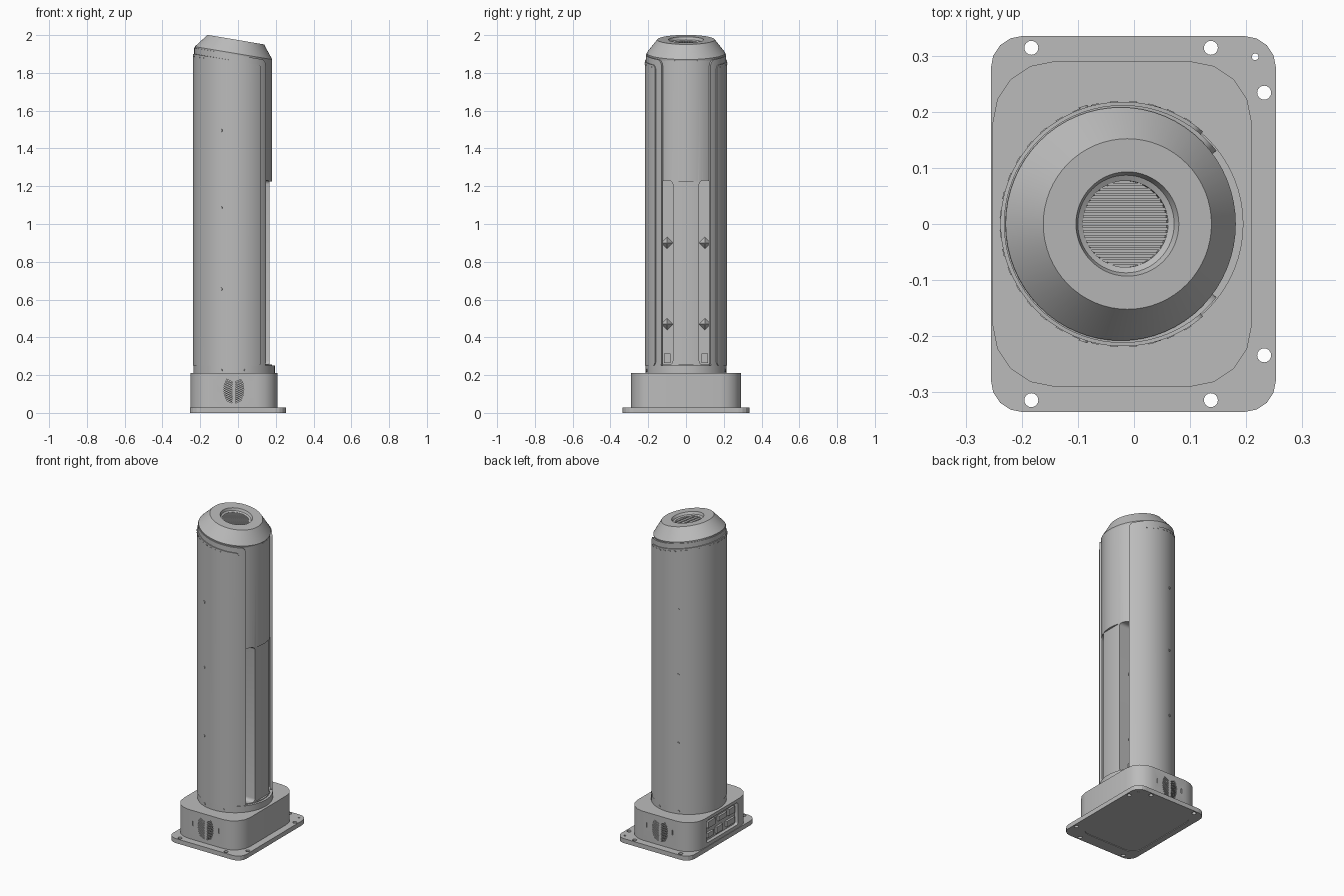
import bpy, bmesh, math
from mathutils import Matrix, Vector

if "Cube" in bpy.data.objects:
    bpy.data.objects.remove(bpy.data.objects["Cube"])

AXIS_X = -0.02          # tower axis
TILT = math.radians(9.5)


def material(name, v):
    m = bpy.data.materials.new(name)
    m.use_nodes = True
    m.diffuse_color = (v, v, v, 1)
    m.node_tree.nodes["Principled BSDF"].inputs["Base Color"].default_value = (v, v, v, 1)
    return m


grey = material("housing grey", 0.5)


def make(name, bm, mat=grey):
    bmesh.ops.recalc_face_normals(bm, faces=bm.faces)
    me = bpy.data.meshes.new(name)
    bm.to_mesh(me)
    bm.free()
    me.materials.append(mat)
    ob = bpy.data.objects.new(name, me)
    bpy.context.collection.objects.link(ob)
    return ob


def select(ob):
    bpy.ops.object.select_all(action='DESELECT')
    ob.select_set(True)
    bpy.context.view_layer.objects.active = ob


def smooth(ob):
    select(ob)
    bpy.ops.object.shade_smooth_by_angle(angle=math.radians(28))


def cut(ob, bm):
    cutter = make("cutter", bm)
    cutter.hide_render = True
    mod = ob.modifiers.new("cut", 'BOOLEAN')
    mod.operation, mod.solver, mod.object = 'DIFFERENCE', 'EXACT', cutter
    select(ob)
    bpy.ops.object.modifier_apply(modifier=mod.name)
    bpy.data.objects.remove(cutter)


def box(bm, centre, size, rot=Matrix()):
    mat = Matrix.Translation(centre) @ rot @ Matrix.Diagonal((*size, 1))
    bmesh.ops.create_cube(bm, size=1, matrix=mat)


def cylinder(bm, centre, r, depth, axis=(0, 0, 1), seg=16):
    rot = Vector(axis).to_track_quat('Z', 'Y').to_matrix().to_4x4()
    return bmesh.ops.create_cone(bm, cap_ends=True, segments=seg, radius1=r, radius2=r,
                                 depth=depth, matrix=Matrix.Translation(centre) @ rot)["verts"]


def rounded_prism(bm, lo, hi, r, seg=4, plane='XY'):
    """Rounded rectangle in the XY or YZ plane, extruded along the third axis."""
    (a0, b0, c0), (a1, b1, c1) = lo, hi
    pts = []
    for k, (a, b) in enumerate([(a1 - r, b1 - r), (a0 + r, b1 - r), (a0 + r, b0 + r), (a1 - r, b0 + r)]):
        for i in range(seg + 1):
            t = (k + i / seg) * math.pi / 2
            pts.append((a + r * math.cos(t), b + r * math.sin(t)))
    place = (lambda a, b, c: (a, b, c)) if plane == 'XY' else (lambda a, b, c: (c, a, b))
    face = bm.faces.new([bm.verts.new(place(a, b, c0)) for a, b in pts])
    ext = bmesh.ops.extrude_face_region(bm, geom=[face])["geom"]
    move = Vector(place(0, 0, c1 - c0))
    bmesh.ops.translate(bm, vec=move, verts=[v for v in ext if isinstance(v, bmesh.types.BMVert)])


def plane_z(x):
    """Height of the slanted top of the tower."""
    return 1.897 - math.tan(TILT) * (x + 0.025)


def arc_shell(name, r_out, r_in, gap, z0, drop, corner):
    """Wrapped cover, open towards +x, with rounded corners at the opening."""
    bm = bmesh.new()
    gap = math.radians(gap)
    span = corner / r_out
    ease = [span * (1 - math.cos(i * math.pi / 12)) for i in range(6)]
    mid = [gap + span + (2 * math.pi - 2 * gap - 2 * span) * i / 60 for i in range(61)]
    angles = [gap + e for e in ease] + mid + [2 * math.pi - gap - e for e in reversed(ease)]
    rings = []
    for t in angles:
        edge = min(t - gap, 2 * math.pi - gap - t)
        u = max(0, 1 - edge / span)
        lift = corner * (1 - math.sqrt(max(0, 1 - u * u)))
        top = plane_z(AXIS_X + r_out * math.cos(t)) - drop - lift
        rings.append([bm.verts.new((AXIS_X + r * math.cos(t), r * math.sin(t), z))
                      for r, z in ((r_out, z0 + lift), (r_out, top), (r_in, top), (r_in, z0 + lift))])
    for a, b in zip(rings, rings[1:]):
        for i in range(4):
            j = (i + 1) % 4
            bm.faces.new((a[i], a[j], b[j], b[i]))
    bm.faces.new(rings[0])
    bm.faces.new(rings[-1])
    ob = make(name, bm)
    smooth(ob)
    return ob


# Flange plate with bolt holes and a shallow underside recess
bm = bmesh.new()
rounded_prism(bm, (-0.255, -0.335, 0), (0.253, 0.335, 0.028), 0.056)
flange = make("base_flange", bm)
bm = bmesh.new()
for x, y in [(-0.183, 0.314), (0.137, 0.314), (0.232, 0.234)]:
    for s in (1, -1):
        cylinder(bm, (x, s * y, 0), 0.0125, 0.2)
cylinder(bm, (0.216, 0.298, 0), 0.006, 0.2)
rounded_prism(bm, (-0.22, -0.26, -0.02), (0.18, 0.26, 0.004), 0.06)
cut(flange, bm)

# Base housing with side vents and a port bay at the rear
bm = bmesh.new()
rounded_prism(bm, (-0.252, -0.29, 0.028), (0.21, 0.29, 0.21), 0.11)
base = make("base_housing", bm)
bm = bmesh.new()
for side in (1, -1):
    for half in (1, -1):
        for i in range(11):
            dz = (i - 5) * 0.0108
            width = 0.048 * math.sqrt(1 - (dz / 0.075) ** 2)
            box(bm, (-0.022 + half * (0.007 + width / 2), side * 0.29, 0.115 + dz),
                (width, 0.03, 0.0045), Matrix.Rotation(half * -0.45, 4, 'Y'))
    for x in (-0.11, 0.07):
        box(bm, (x, side * 0.29, 0.13), (0.006, 0.012, 0.03))
rounded_prism(bm, (-0.155, 0.05, -0.3), (0.155, 0.19, -0.23), 0.012, plane='YZ')
cut(base, bm)
smooth(base)

# Connectors in the rear bay
bm = bmesh.new()
for y, z, w, h in [(-0.11, 0.15, 0.06, 0.04), (-0.02, 0.15, 0.08, 0.03), (0.09, 0.15, 0.07, 0.04),
                   (-0.1, 0.085, 0.08, 0.035), (0.01, 0.085, 0.06, 0.04), (0.1, 0.085, 0.06, 0.03)]:
    box(bm, (-0.234, y, z), (0.018, w, h))
make("rear_connectors", bm)

# Collar under the tower
bm = bmesh.new()
cylinder(bm, (AXIS_X, 0, 0.23), 0.215, 0.04, seg=64)
smooth(make("tower_collar", bm))

# Inner tower with a slanted top, a flat front strip and two long slots
bm = bmesh.new()
for v in cylinder(bm, (AXIS_X, 0, 1), 0.2, 1.5, seg=80):
    v.co.z = plane_z(v.co.x) if v.co.z > 1 else 0.22
tower = make("inner_tower", bm)
bm = bmesh.new()
box(bm, (0.25, 0, 0.74), (0.164, 0.16, 0.97))
cut(tower, bm)
bm = bmesh.new()
for s in (1, -1):
    a, b = sorted((s * 0.07, s * 0.13))
    rounded_prism(bm, (a, 0.255, 0.09), (b, 1.23, 0.3), 0.02, plane='YZ')
cut(tower, bm)
smooth(tower)

# Brackets and plugs inside the slots
bm = bmesh.new()
for s in (1, -1):
    for z in (0.47, 0.9):
        bmesh.ops.create_cone(bm, cap_ends=True, segments=4, radius1=0.032, radius2=0.004, depth=0.035,
                              matrix=Matrix.Translation((0.107, s * 0.1, z)) @ Matrix.Rotation(math.pi / 2, 4, 'Y'))
    box(bm, (0.1, s * 0.1, 0.29), (0.03, 0.035, 0.05))
make("slot_brackets", bm)

# Two-layer wrapped cover
arc_shell("cover_liner", 0.212, 0.198, 38, 0.235, 0.0, 0.03)
arc_shell("outer_cover", 0.218, 0.205, 49, 0.25, 0.032, 0.02)

# Small slits along the upper edge of the cover
bm = bmesh.new()
for i in range(28):
    t = math.radians(58 + i * 244 / 27)
    x, y = AXIS_X + 0.217 * math.cos(t), 0.217 * math.sin(t)
    box(bm, (x, y, plane_z(x) - 0.045), (0.005, 0.014, 0.005), Matrix.Rotation(t, 4, 'Z'))
make("cover_clips", bm)

# Screws on the cover and collar
bm = bmesh.new()
for s in (1, -1):
    for x, z, r in [(-0.09, 0.655, 0.218), (-0.09, 1.085, 0.218), (-0.09, 1.495, 0.218),
                    (-0.09, 0.225, 0.215), (0.04, 0.225, 0.215)]:
        dx = x - AXIS_X
        y = s * math.sqrt(r * r - dx * dx)
        cylinder(bm, (x, y, z), 0.008, 0.007, (dx, y, 0), 12)
make("screws", bm)

# Slanted cap with a recessed outlet
cap_place = Matrix.Translation((-0.025, 0, 1.897)) @ Matrix.Rotation(TILT, 4, 'Y')
profile = [(0.206, -0.01), (0.208, 0.008), (0.152, 0.08), (0.093, 0.08), (0.087, 0.065), (0.077, 0.06), (0.077, 0.045)]
bm = bmesh.new()
rings = [[bm.verts.new((r * math.cos(i * math.pi / 32), r * math.sin(i * math.pi / 32), z))
          for i in range(64)] for r, z in profile]
for a, b in zip(rings, rings[1:]):
    for i in range(64):
        j = (i + 1) % 64
        bm.faces.new((a[i], a[j], b[j], b[i]))
bm.faces.new(rings[0])
bm.faces.new(rings[-1])
bm.transform(cap_place)
smooth(make("top_cap", bm))

# Grille bars in the outlet
bm = bmesh.new()
for i in range(17):
    y = (i - 8) * 0.0088
    box(bm, (0, y, 0.052), (2 * math.sqrt(0.077 ** 2 - y * y), 0.0055, 0.012))
bm.transform(cap_place)
make("outlet_grille", bm)
